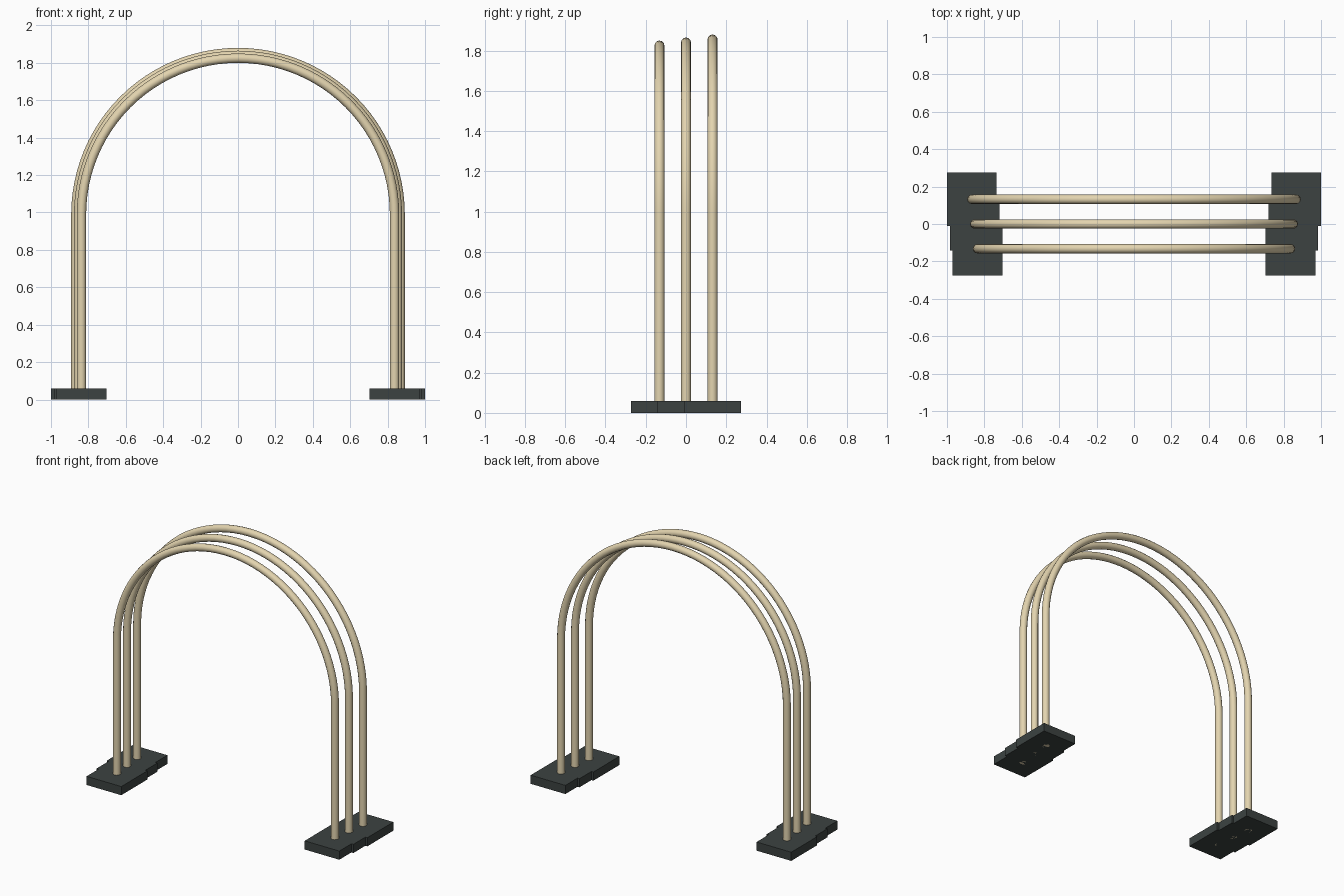
import bpy
from math import sin, cos, pi, radians

if "Cube" in bpy.data.objects:
    bpy.data.objects.remove(bpy.data.objects["Cube"])

SPRING_Z = 0.988   # height where the legs turn into the arc
TUBE_R = 0.025


def material(name, rgb):
    m = bpy.data.materials.new(name)
    m.diffuse_color = (*rgb, 1)
    m.use_nodes = True
    m.node_tree.nodes["Principled BSDF"].inputs["Base Color"].default_value = m.diffuse_color
    return m


wood = material("pale_tube", (0.77, 0.66, 0.43))
dark = material("dark_base", (0.045, 0.055, 0.053))


def smooth(obj):
    bpy.ops.object.select_all(action='DESELECT')
    obj.select_set(True)
    bpy.context.view_layer.objects.active = obj
    bpy.ops.object.shade_smooth_by_angle(angle=radians(40))


def arch(name, radius, y):
    # one bent tube: leg, half circle, leg
    steps = 48
    pts = [(-radius, y, 0)]
    pts += [(-radius * cos(pi * i / steps), y, SPRING_Z + radius * sin(pi * i / steps))
            for i in range(steps + 1)]
    pts.append((radius, y, 0))
    curve = bpy.data.curves.new(name, 'CURVE')
    curve.dimensions = '3D'
    curve.bevel_depth = TUBE_R
    curve.bevel_resolution = 4
    curve.use_fill_caps = True
    spline = curve.splines.new('POLY')
    spline.points.add(len(pts) - 1)
    for p, co in zip(spline.points, pts):
        p.co = (*co, 1)
    obj = bpy.data.objects.new(name, curve)
    bpy.context.collection.objects.link(obj)
    bpy.ops.object.select_all(action='DESELECT')
    obj.select_set(True)
    bpy.context.view_layer.objects.active = obj
    bpy.ops.object.convert(target='MESH')
    obj = bpy.context.object
    obj.name = name
    obj.data.materials.clear()
    obj.data.materials.append(wood)
    smooth(obj)


def base(name, x, y):
    # flat foot block under one leg
    bpy.ops.mesh.primitive_cube_add(size=1, location=(x, y, 0.03))
    obj = bpy.context.object
    obj.name = name
    obj.scale = (0.266, 0.285, 0.06)
    bpy.ops.object.transform_apply(location=False, rotation=False, scale=True)
    obj.data.materials.append(dark)


# three nested arches, growing slightly toward the back
for label, radius, y in (("front", 0.837, -0.132),
                         ("middle", 0.852, 0.0),
                         ("back", 0.867, 0.132)):
    arch(label + "_arch", radius, y)
    for side, s in (("left", -1), ("right", 1)):
        base(f"{label}_{side}_base", s * radius, y)
